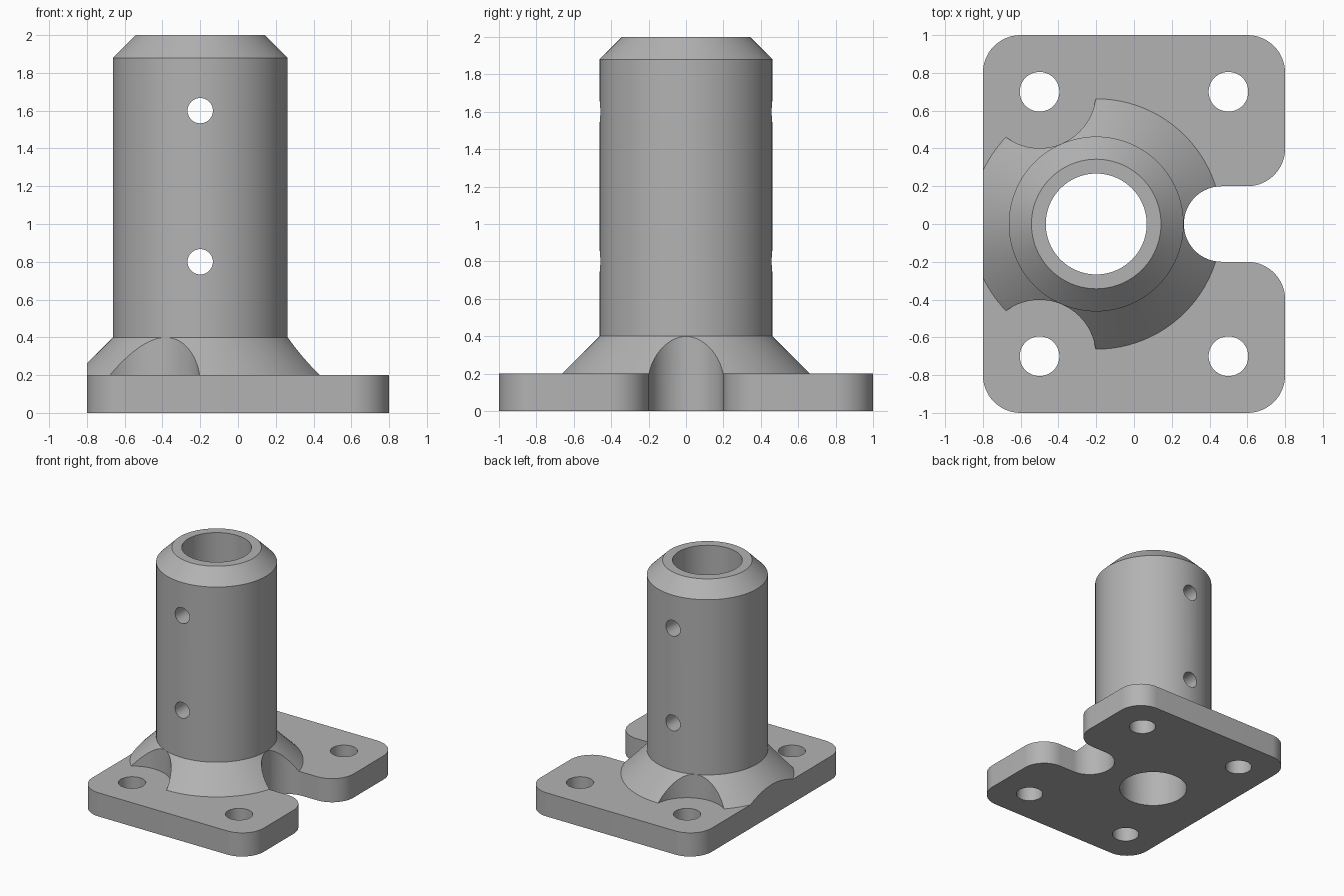
import bpy, bmesh, math
from mathutils import Matrix

if "Cube" in bpy.data.objects:
    bpy.data.objects.remove(bpy.data.objects["Cube"])

PLATE_TOP = 0.2
AXIS_X = -0.2           # tube axis
SEG = 96


def arc(cx, cy, r, a0, a1, n=16):
    return [(cx + r * math.cos(math.radians(a0 + (a1 - a0) * i / n)),
             cy + r * math.sin(math.radians(a0 + (a1 - a0) * i / n))) for i in range(n + 1)]


def finish(name, bm):
    bmesh.ops.remove_doubles(bm, verts=bm.verts, dist=1e-5)
    bmesh.ops.recalc_face_normals(bm, faces=bm.faces)
    mesh = bpy.data.meshes.new(name)
    bm.to_mesh(mesh)
    bm.free()
    ob = bpy.data.objects.new(name, mesh)
    bpy.context.collection.objects.link(ob)
    return ob


def prism(name, outline, z0, z1):
    bm = bmesh.new()
    face = bm.faces.new([bm.verts.new((x, y, z0)) for x, y in outline])
    up = bmesh.ops.extrude_face_region(bm, geom=[face])
    bmesh.ops.translate(bm, vec=(0, 0, z1 - z0),
                        verts=[v for v in up["geom"] if isinstance(v, bmesh.types.BMVert)])
    return finish(name, bm)


def cylinder(name, x, y, r, z0, z1, n=SEG):
    return prism(name, arc(x, y, r, 0, 360, n)[:-1], z0, z1)


def lathe(name, profile):
    bm = bmesh.new()
    verts = [bm.verts.new((r, 0, z)) for r, z in profile]
    edges = [bm.edges.new(p) for p in zip(verts, verts[1:])]
    bmesh.ops.spin(bm, geom=verts + edges, cent=(0, 0, 0), axis=(0, 0, 1),
                   angle=math.tau, steps=SEG, use_merge=True)
    bmesh.ops.translate(bm, vec=(AXIS_X, 0, 0), verts=bm.verts)
    return finish(name, bm)


def boolean(target, other, op="DIFFERENCE"):
    mod = target.modifiers.new("cut", "BOOLEAN")
    mod.operation, mod.solver, mod.object = op, "EXACT", other
    bpy.context.view_layer.objects.active = target
    bpy.ops.object.modifier_apply(modifier=mod.name)
    bpy.data.objects.remove(other)


# Column: flared foot, straight tube, chamfered top
column = lathe("column", [(0, 0.1), (0.663, 0.1), (0.663, PLATE_TOP), (0.463, 0.4),
                          (0.463, 1.88), (0.343, 2.0), (0, 2.0)])

# Bolt head clearances and flat side trimmed out of the flare
for s in (-1, 1):
    boolean(column, cylinder("clearance", -0.5, 0.7 * s, 0.2985, 0.05, 0.6))
boolean(column, prism("side_trim", [(-1.2, -1), (-0.8, -1), (-0.8, 1), (-1.2, 1)], 0, 0.6))

# Base plate with rounded corners
outline = (arc(0.6, 0.8, 0.2, 0, 90) + arc(-0.6, 0.8, 0.2, 90, 180)
           + arc(-0.6, -0.8, 0.2, 180, 270) + arc(0.6, -0.8, 0.2, 270, 360))
flange = prism("mounting_flange", outline, 0, PLATE_TOP)
boolean(flange, column, "UNION")

# Slot with rounded mouth, cutting plate and flare
slot = (arc(0.464, 0, 0.2, 90, 270, 40) + arc(0.6, -0.4, 0.2, 90, 0)
        + [(1, -0.4), (1, 0.4)] + arc(0.6, 0.4, 0.2, 0, -90))
boolean(flange, prism("slot", slot, -0.1, 0.5))

# Bore and four bolt holes
boolean(flange, cylinder("bore", AXIS_X, 0, 0.267, -0.1, 2.1))
for x in (-0.5, 0.5):
    for y in (-0.7, 0.7):
        boolean(flange, cylinder("bolt_hole", x, y, 0.105, -0.1, 0.3, 48))

# Cross pin holes through both walls
for z in (0.8, 1.6):
    pin = cylinder("pin_hole", 0, 0, 0.067, -0.7, 0.7, 40)
    pin.data.transform(Matrix.Translation((AXIS_X, 0, z)) @ Matrix.Rotation(math.pi / 2, 4, "X"))
    boolean(flange, pin)

# Single grey finish, smooth curved walls with sharp edges
grey = bpy.data.materials.new("grey_metal")
grey.diffuse_color = (0.45, 0.45, 0.45, 1)
grey.use_nodes = True
grey.node_tree.nodes["Principled BSDF"].inputs["Base Color"].default_value = grey.diffuse_color
flange.data.materials.clear()
flange.data.materials.append(grey)
bpy.ops.object.select_all(action="DESELECT")
flange.select_set(True)
bpy.context.view_layer.objects.active = flange
bpy.ops.object.shade_smooth_by_angle(angle=math.radians(25))
